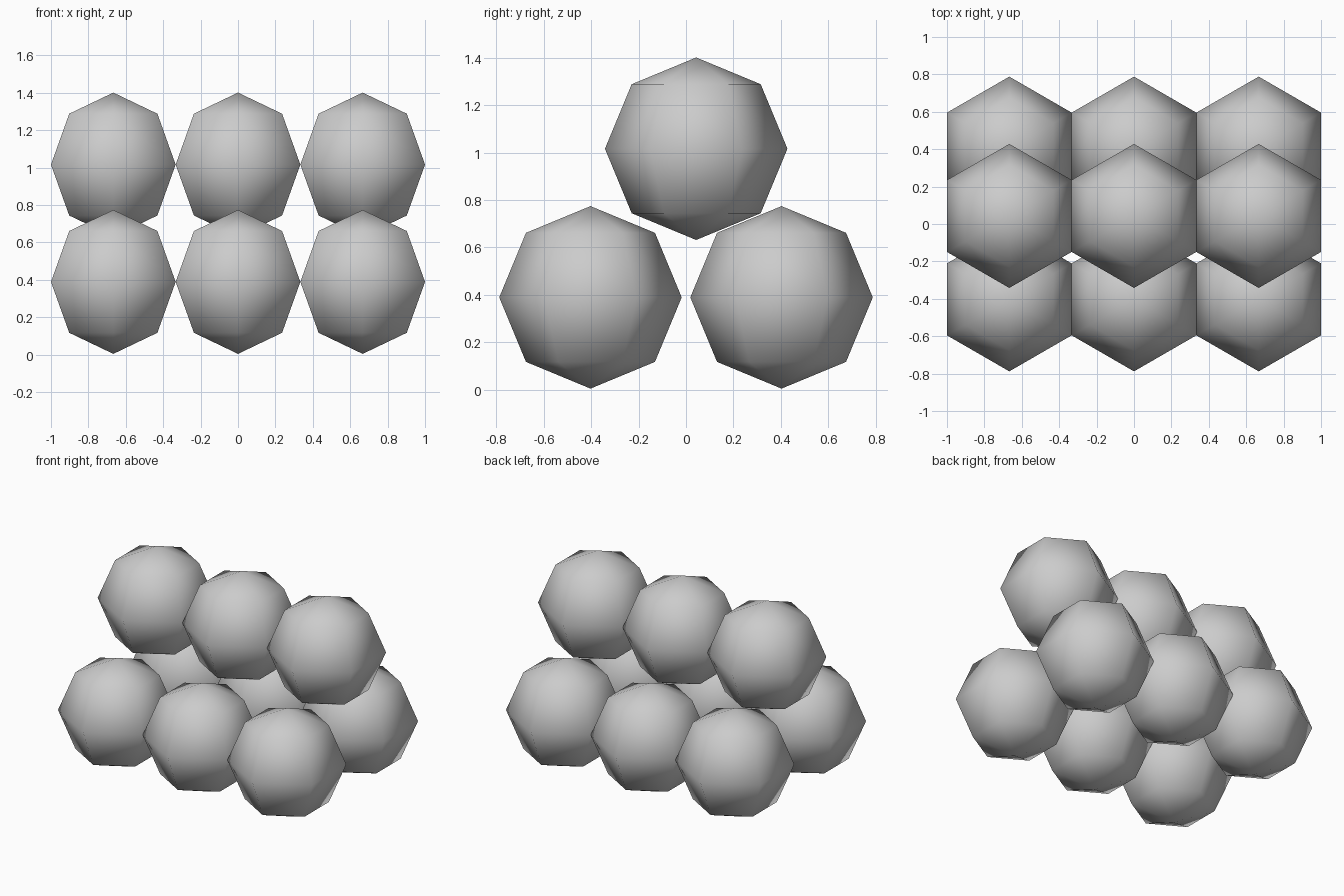
import bpy
from math import sin, cos, pi

if "Cube" in bpy.data.objects:
    bpy.data.objects.remove(bpy.data.objects["Cube"])

R = 0.3849          # ball radius
SEGMENTS, BANDS = 6, 4


def ball(name, centre):
    """Low-poly ball with poles on z and a vertex column on +y and -y."""
    verts = [(0, 0, R)]
    for b in range(1, BANDS):
        t = pi * b / BANDS
        for s in range(SEGMENTS):
            a = pi / 2 + 2 * pi * s / SEGMENTS
            verts.append((R * sin(t) * cos(a), R * sin(t) * sin(a), R * cos(t)))
    verts.append((0, 0, -R))
    last = len(verts) - 1

    def idx(b, s):
        return 1 + (b - 1) * SEGMENTS + s % SEGMENTS

    faces = []
    for s in range(SEGMENTS):
        faces.append((0, idx(1, s), idx(1, s + 1)))
        for b in range(1, BANDS - 1):
            faces.append((idx(b, s), idx(b + 1, s), idx(b + 1, s + 1), idx(b, s + 1)))
        faces.append((idx(BANDS - 1, s), last, idx(BANDS - 1, s + 1)))

    mesh = bpy.data.meshes.new(name)
    mesh.from_pydata(verts, [], faces)
    for p in mesh.polygons:
        p.use_smooth = True
    obj = bpy.data.objects.new(name, mesh)
    obj.location = centre
    bpy.context.collection.objects.link(obj)


# Three rows of three balls: two on the ground, one resting on top
rows = {
    "front_ball": (-0.403, 0.389),
    "back_ball": (0.403, 0.389),
    "top_ball": (0.043, 1.016),
}
for name, (y, z) in rows.items():
    for i in (-1, 0, 1):
        ball(f"{name}_{i + 2}", (i * 2 / 3, y, z))
